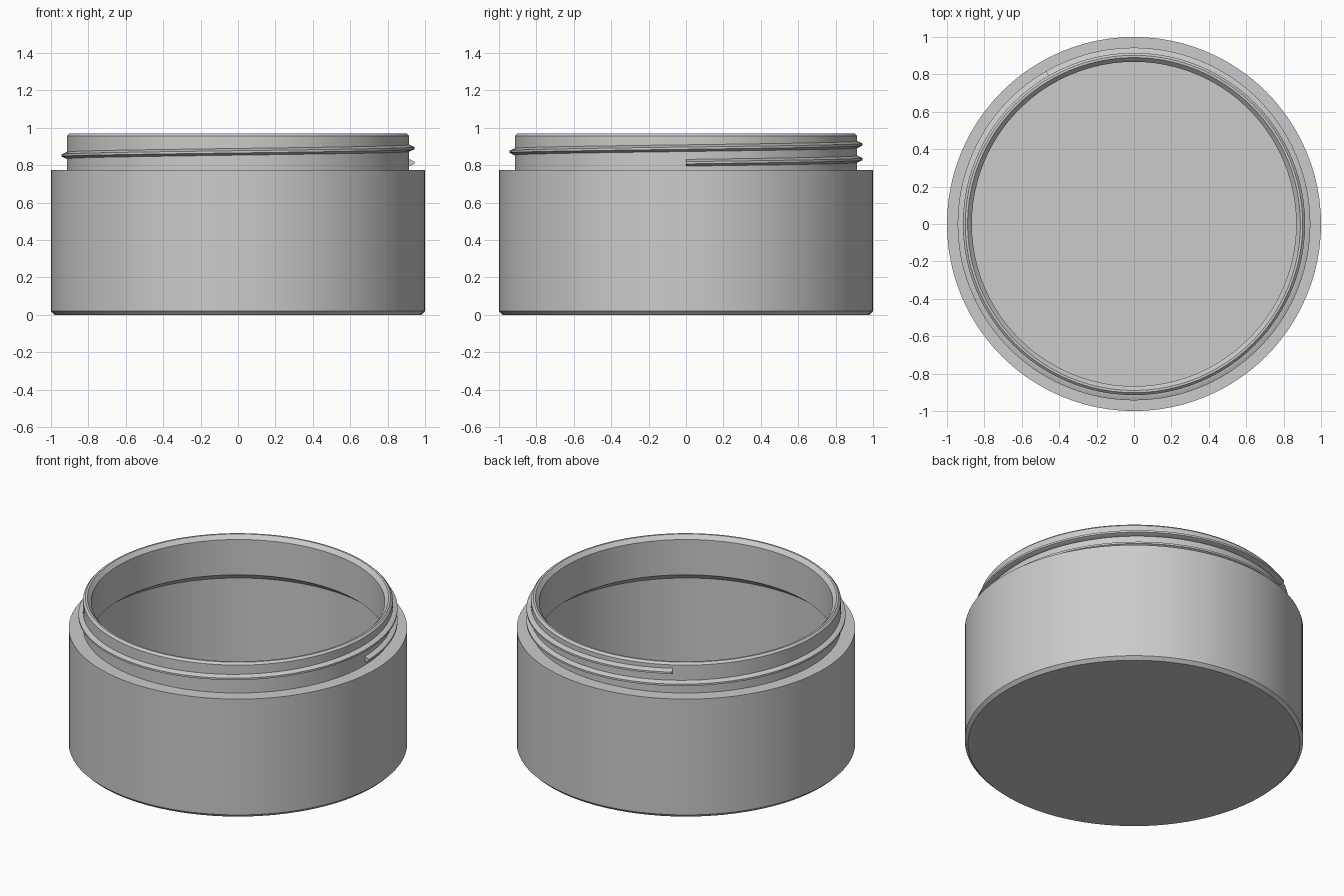
import bpy
import bmesh
from math import cos, sin, radians

cube = bpy.data.objects.get("Cube")
if cube:
    bpy.data.objects.remove(cube)

SEGMENTS = 96

# Plain grey plastic
grey = bpy.data.materials.new("light_grey_plastic")
grey.use_nodes = True
colour = (0.6, 0.6, 0.6, 1)
grey.diffuse_color = colour
grey.node_tree.nodes["Principled BSDF"].inputs["Base Color"].default_value = colour


def sweep(name, rings, closed_sweep, closed_profile):
    """Skin a list of equally sized point rings into one smooth object."""
    bm = bmesh.new()
    verts = [[bm.verts.new(p) for p in ring] for ring in rings]
    n, m = len(verts), len(verts[0])
    for i in range(n if closed_sweep else n - 1):
        a, b = verts[i], verts[(i + 1) % n]
        for j in range(m if closed_profile else m - 1):
            k = (j + 1) % m
            bm.faces.new((a[j], b[j], b[k], a[k]))
    if closed_sweep:
        # floor and underside discs
        bm.faces.new([ring[0] for ring in verts])
        bm.faces.new([ring[-1] for ring in verts])
    else:
        bm.faces.new(verts[0])
        bm.faces.new(verts[-1])
    bmesh.ops.recalc_face_normals(bm, faces=bm.faces)
    mesh = bpy.data.meshes.new(name)
    bm.to_mesh(mesh)
    bm.free()
    mesh.materials.append(grey)
    obj = bpy.data.objects.new(name, mesh)
    bpy.context.collection.objects.link(obj)
    bpy.ops.object.select_all(action='DESELECT')
    obj.select_set(True)
    bpy.context.view_layer.objects.active = obj
    bpy.ops.object.shade_smooth_by_angle(angle=radians(25))
    return obj


def ring_at(angle, profile, lift=0):
    return [(r * cos(angle), r * sin(angle), z + lift) for r, z in profile]


# Jar wall: underside, outer wall, shoulder, neck, rim, then the inside down to the floor
wall = [(0.98, 0), (1, 0.02), (1, 0.775), (0.915, 0.775), (0.915, 0.957),
        (0.902, 0.97), (0.89, 0.97), (0.867, 0.945), (0.867, 0.715),
        (0.94, 0.66), (0.94, 0.05)]
step = radians(360 / SEGMENTS)
sweep("jar_body", [ring_at(i * step, wall) for i in range(SEGMENTS)], True, False)

# Screw thread: a tapered ridge climbing one and a third turns round the neck
ridge = [(0.905, -0.018), (0.917, -0.018), (0.943, -0.006),
         (0.943, 0.006), (0.917, 0.018), (0.905, 0.018)]
START, PITCH = 0.813, 0.078
count = SEGMENTS * 4 // 3
sweep("screw_thread",
      [ring_at(i * step, ridge, START + PITCH * i / SEGMENTS) for i in range(count + 1)],
      False, True)
